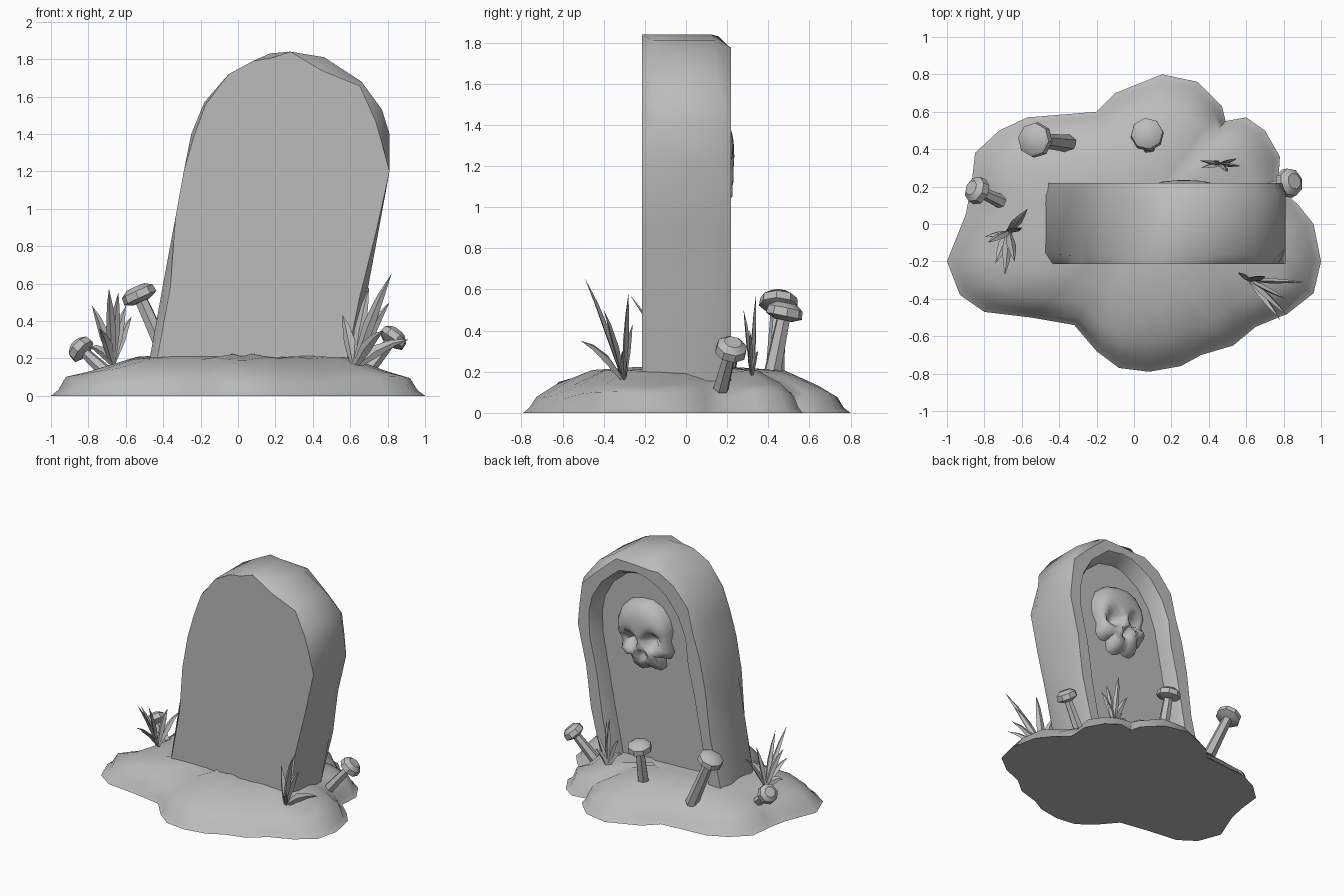
import bpy, bmesh, math, random
from mathutils import Vector, Matrix

random.seed(4)
if "Cube" in bpy.data.objects:
    bpy.data.objects.remove(bpy.data.objects["Cube"])

grey = bpy.data.materials.new("stone_grey")
grey.use_nodes = True
GREY = (0.5, 0.5, 0.5, 1)
grey.diffuse_color = GREY
grey.node_tree.nodes["Principled BSDF"].inputs["Base Color"].default_value = GREY


def finish(name, bm, angle=40):
    bmesh.ops.recalc_face_normals(bm, faces=bm.faces)
    mesh = bpy.data.meshes.new(name)
    bm.to_mesh(mesh)
    bm.free()
    obj = bpy.data.objects.new(name, mesh)
    bpy.context.collection.objects.link(obj)
    mesh.materials.append(grey)
    bpy.ops.object.select_all(action='DESELECT')
    obj.select_set(True)
    bpy.context.view_layer.objects.active = obj
    bpy.ops.object.shade_smooth_by_angle(angle=math.radians(angle))
    return obj


def loft(bm, rings, caps=(True, True)):
    """Skin a list of closed rings that share a point count."""
    loops = [[bm.verts.new(p) for p in ring] for ring in rings]
    n = len(loops[0])
    for a, b in zip(loops, loops[1:]):
        for i in range(n):
            j = (i + 1) % n
            bm.faces.new((a[i], a[j], b[j], b[i]))
    for loop, cap in ((loops[0], caps[0]), (loops[-1], caps[1])):
        if cap:
            bm.faces.new(loop)


# Earth mound: thin skirt, steep lip, then a low dome
shore = [(-1, -.2), (-.93, -.38), (-.8, -.47), (-.55, -.5), (-.32, -.54), (-.2, -.68),
         (-.08, -.77), (.08, -.79), (.25, -.76), (.36, -.7), (.53, -.65), (.65, -.55),
         (.82, -.48), (.96, -.37), (1, -.2), (.96, 0), (.88, .1), (.77, .2), (.78, .36),
         (.7, .5), (.6, .57), (.49, .55), (.47, .63), (.34, .76), (.15, .8), (-.1, .7),
         (-.2, .6), (-.57, .57), (-.72, .5), (-.85, .38), (-.87, .2), (-.9, .05)]
rings = []
for k, z, wobble in ((1, 0, 0), (.96, .025, .008), (.92, .085, .02), (.8, .14, .012),
                     (.6, .2, .01), (.3, .215, .01)):
    rings.append([(x * k, y * k, z + random.uniform(-wobble, wobble)) for x, y in shore])
bm = bmesh.new()
loft(bm, rings)
finish("earth_mound", bm, 60)

# Leaning headstone with chipped edges and an arched recess at the back
arch = [(-.49, .1), (-.4, .6), (-.335, .95), (-.29, 1.2), (-.25, 1.4), (-.18, 1.57),
        (-.05, 1.72), (.08, 1.79), (.17, 1.83), (.28, 1.84), (.46, 1.81), (.66, 1.68),
        (.77, 1.53), (.81, 1.4), (.81, 1.2), (.755, .9), (.69, .55), (.6, .1)]


def inset(p, kx, kz):
    cx = .06 + .14 * p[1]
    return cx + (p[0] - cx) * kx, .1 + (p[1] - .1) * kz


def slab(y, kx=1, kz=1, chip=0, dy=0):
    ring = []
    for p in arch:
        c = random.choice((0, .2, .35, 1)) * chip
        x, z = inset(p, kx - c, kz - c * .6)
        ring.append((x, y + random.uniform(-dy, dy), z))
    return ring


bm = bmesh.new()
loft(bm, [slab(-.215, chip=.07), slab(-.16, dy=.03), slab(.15, dy=.03),
          slab(.22, .985, .99, .05), slab(.22, .8, .93, .03),
          slab(.19, .76, .915), slab(.1, .73, .9)])
finish("headstone", bm, 45)

# Skull relief: bulging rings inside a mirrored outline, with hollow eyes and nose
half = [(0, .27), (.09, .26), (.17, .21), (.22, .12), (.23, .03), (.2, -.05), (.22, -.12),
        (.18, -.18), (.13, -.18), (.13, -.25), (.08, -.28), (.03, -.27), (0, -.25)]
outline = half + [(-u, v) for u, v in reversed(half[1:-1])]
hollows = [(-.095, -.03, .06, .1), (.095, -.03, .06, .1), (0, -.13, .032, .08)]
lean = Matrix.Rotation(math.radians(9), 3, 'Y')


def skull_point(u, v, k):
    u, v = u * k, v * k
    depth = .13 * math.sqrt(max(0, 1 - k ** 3.5)) - .02 * (v < -.15)
    for hu, hv, r, d in hollows:
        depth -= d * math.exp(-(((u - hu) ** 2 + (v - hv) ** 2) / r ** 2) ** 1.5)
    return Vector((.26, .105, 1.2)) + lean @ Vector((u, max(depth, -.01), v))


bm = bmesh.new()
loft(bm, [[skull_point(u, v, k) for u, v in outline]
          for k in (1, .97, .88, .77, .66, .55, .44, .33, .2, .08)], (False, True))
finish("skull_relief", bm, 60)


# Mushrooms: tapered stem with a flat eight-sided cap
def mushroom(name, foot, top, r):
    foot, top = Vector(foot), Vector(top)
    axis = top - foot
    turn = axis.to_track_quat('Z', 'Y')
    length = axis.length

    def ring(radius, h, n):
        return [foot + turn @ Vector((radius * math.cos(a), radius * math.sin(a), h))
                for a in (math.tau * i / n for i in range(n))]
    bm = bmesh.new()
    loft(bm, [ring(r * .5, 0, 6), ring(r * .38, length - .02, 6)])
    loft(bm, [ring(r * .5, length - .04, 8), ring(r, length - .02, 8),
              ring(r * .95, length + .02, 8), ring(r * .55, length + .045, 8)])
    finish(name, bm, 40)


mushroom("tall_mushroom", (-.35, .43, .14), (-.53, .45, .54), .095)
mushroom("small_mushroom", (-.71, .12, .13), (-.84, .18, .25), .075)
mushroom("back_mushroom", (.08, .41, .15), (.07, .48, .49), .09)
mushroom("side_mushroom", (.68, .17, .12), (.83, .22, .31), .08)


# Grass tufts: curved four-sided blades fanning out of one root
def tuft(name, root, tips, width=.028):
    root = Vector(root)
    bm = bmesh.new()
    for tip in tips:
        tip = Vector(tip)
        way = tip - root
        side = way.cross(Vector((.3, 1, .2))).normalized()
        thick = way.cross(side).normalized()
        blade = []
        for t, w in ((0, .5), (.4, 1), (.72, .6), (1, .02)):
            mid = root + way * t + Vector((0, 0, .12 * t * (1 - t)))
            s, h = side * width * w, thick * width * w * .45
            blade.append([mid + s, mid + h, mid - s, mid - h])
        loft(bm, blade)
    finish(name, bm, 30)


tuft("right_grass", (-.67, -.04, .17),
     [(-.78, -.1, .48), (-.69, -.27, .57), (-.64, -.2, .55), (-.57, .08, .42),
      (-.8, -.07, .26), (-.74, -.21, .36), (-.6, -.02, .48)])
tuft("left_grass", (.62, -.3, .15),
     [(.82, -.49, .65), (.81, -.4, .5), (.91, -.31, .3), (.56, -.26, .43),
      (.7, -.28, .58), (.78, -.51, .35)], .032)
tuft("back_grass", (.46, .32, .17),
     [(.35, .34, .42), (.57, .31, .4), (.43, .34, .57), (.5, .28, .5),
      (.36, .3, .3), (.55, .35, .3)], .024)
